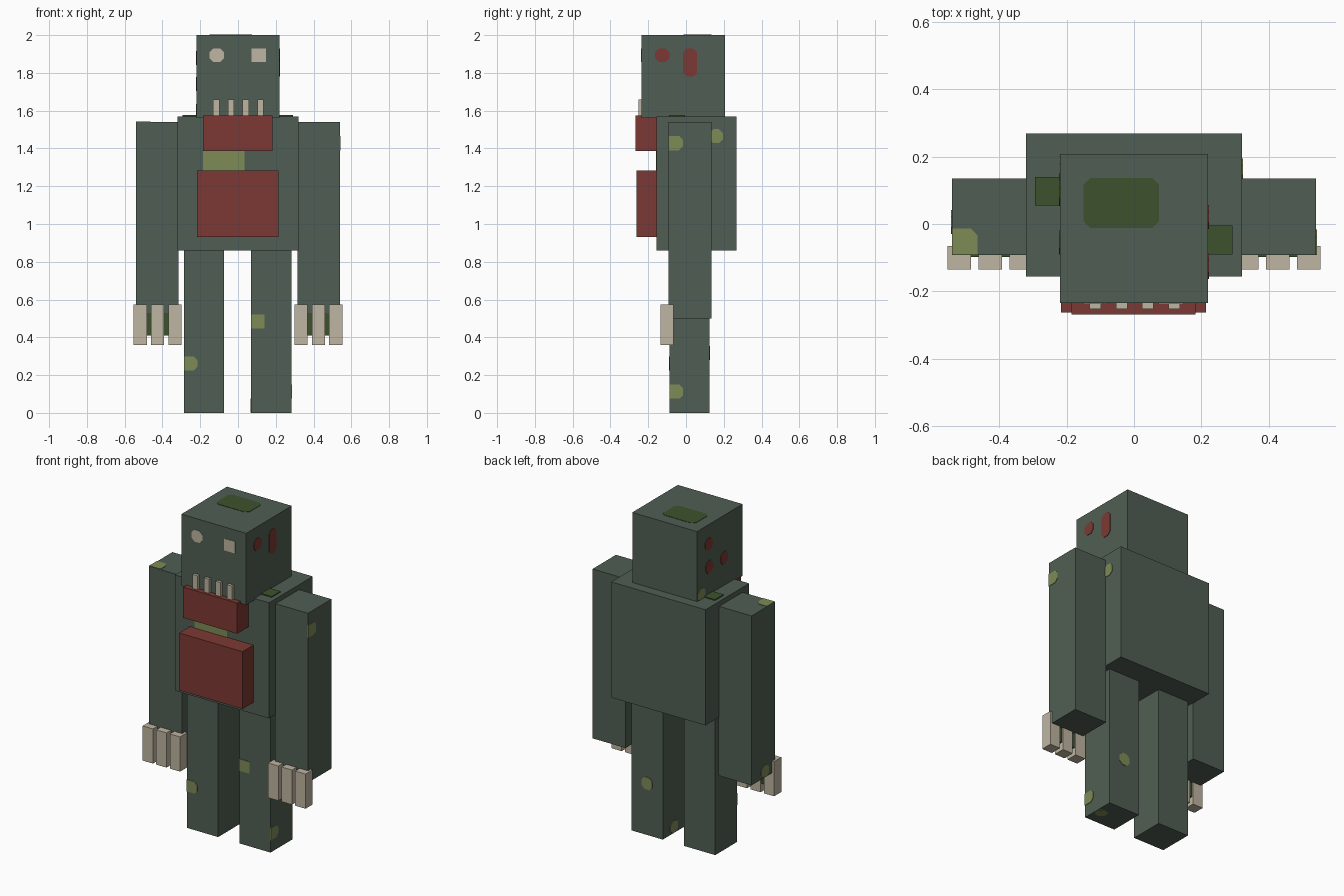
import bpy
import bmesh
from mathutils import Vector

cube = bpy.data.objects.get("Cube")
if cube:
    bpy.data.objects.remove(cube, do_unlink=True)


def linear(c):
    c /= 255
    return c / 12.92 if c <= 0.04045 else ((c + 0.055) / 1.055) ** 2.4


def material(name, *rgb):
    m = bpy.data.materials.new(name)
    colour = [linear(c) for c in rgb] + [1]
    m.diffuse_color = colour
    m.use_nodes = True
    m.node_tree.nodes["Principled BSDF"].inputs["Base Color"].default_value = colour
    return m


SKIN = material("grey green skin", 80, 94, 83)
RED = material("raw red", 124, 57, 51)
MOULD = material("pale mould", 126, 139, 86)
MOSS = material("dark moss", 60, 82, 44)
BONE = material("bone", 191, 181, 161)


def finish(bm, name, mat):
    bmesh.ops.recalc_face_normals(bm, faces=bm.faces)
    mesh = bpy.data.meshes.new(name)
    bm.to_mesh(mesh)
    bm.free()
    mesh.materials.append(mat)
    obj = bpy.data.objects.new(name, mesh)
    bpy.context.collection.objects.link(obj)
    return obj


def box(name, mat, xs, ys, zs):
    bm = bmesh.new()
    bmesh.ops.create_cube(bm, size=1)
    for v in bm.verts:
        v.co = Vector((a + b) / 2 + c * (b - a) for (a, b), c in zip((xs, ys, zs), v.co))
    return finish(bm, name, mat)


def patch(name, mat, side, plane, us, vs, cut="1111", size=0.02, thick=0.003):
    """Thin plate on a face; cut marks which corners are clipped."""
    axis = "xyz".index(side[1])
    sign = 1 if side[0] == "+" else -1
    (u0, u1), (v0, v1) = us, vs
    corners = [(u0, v0), (u1, v0), (u1, v1), (u0, v1)]
    outline = []
    for i, (u, v) in enumerate(corners):
        du = size if u == u0 else -size
        dv = size if v == v0 else -size
        if cut[i] == "0":
            outline.append((u, v))
        else:
            ends = [(u, v + dv), (u + du, v)]
            outline += ends if i % 2 == 0 else ends[::-1]
    bm = bmesh.new()
    verts = []
    for u, v in outline:
        co = [u, v]
        co.insert(axis, plane - sign * 0.003)
        verts.append(bm.verts.new(co))
    face = bm.faces.new(verts)
    top = bmesh.ops.extrude_face_region(bm, geom=[face])["geom"]
    shift = Vector((0, 0, 0))
    shift[axis] = sign * (0.003 + thick)
    bmesh.ops.translate(bm, vec=shift, verts=[g for g in top if isinstance(g, bmesh.types.BMVert)])
    return finish(bm, name, mat)


# Body blocks
box("head", SKIN, (-0.22, 0.22), (-0.235, 0.207), (1.56, 2.0))
box("torso", SKIN, (-0.32, 0.32), (-0.156, 0.268), (0.86, 1.57))
box("left_leg", SKIN, (0.07, 0.282), (-0.087, 0.125), (0, 0.87))
box("right_leg", SKIN, (-0.286, -0.074), (-0.087, 0.125), (0, 0.87))

# Arms, hands and claws
for side, s in (("left", 1), ("right", -1)):
    def span(a, b):
        return tuple(sorted((s * a, s * b)))
    box(side + "_arm", SKIN, span(0.316, 0.54), (-0.092, 0.135), (0.5, 1.54))
    box(side + "_palm", MOSS, span(0.335, 0.525), (-0.098, -0.075), (0.41, 0.53))
    for i in range(3):
        x = 0.299 + i * 0.092
        box(f"{side}_claw_{i + 1}", BONE, span(x, x + 0.07), (-0.135, -0.065), (0.36, 0.573))

# Exposed chest and belly
box("chest_wound", RED, (-0.185, 0.182), (-0.268, -0.15), (1.386, 1.574))
box("belly_wound", RED, (-0.216, 0.214), (-0.262, -0.15), (0.93, 1.282))
patch("chest_mould", MOULD, "-y", -0.156, (-0.185, 0.035), (1.26, 1.42), "0000")

# Teeth and eyes
for i in range(4):
    x = -0.132 + i * 0.078
    box(f"tooth_{i + 1}", BONE, (x, x + 0.034), (-0.252, -0.23), (1.56, 1.66))
patch("left_eye", BONE, "-y", -0.235, (0.072, 0.147), (1.857, 1.93), "0000")
patch("right_eye", BONE, "-y", -0.235, (-0.15, -0.075), (1.857, 1.93))

# Head patches
patch("scalp_moss", MOSS, "+z", 2.0, (-0.15, 0.074), (-0.012, 0.136), thick=0.002)
patch("left_cheek_sore", RED, "+x", 0.22, (-0.163, -0.087), (1.857, 1.93))
patch("left_temple_sore", RED, "+x", 0.22, (-0.015, 0.057), (1.78, 1.93))
for i, (y, z) in enumerate([(0.093, 1.88), (0.09, 1.74), (-0.055, 1.74)]):
    patch(f"right_sore_{i + 1}", RED, "-x", -0.22, (y - 0.036, y + 0.036), (z - 0.037, z + 0.037))
patch("right_neck_mould", MOULD, "-x", -0.22, (0.13, 0.2), (1.565, 1.635))

# Shoulder moss
patch("left_shoulder_moss", MOSS, "+z", 1.57, (0.21, 0.292), (-0.09, -0.005), "0000", thick=0.006)
patch("right_shoulder_moss", MOSS, "+z", 1.57, (-0.294, -0.21), (0.055, 0.139), "0000", thick=0.006)

# Mould spots on torso and limbs
patch("torso_mould", MOULD, "+x", 0.32, (0.125, 0.195), (1.428, 1.502))
patch("left_arm_mould", MOULD, "+x", 0.54, (-0.092, -0.017), (1.39, 1.467), "0110")
patch("right_shoulder_mould", MOULD, "+z", 1.54, (-0.54, -0.464), (-0.09, -0.014), "0010")
patch("right_wrist_mould", MOULD, "-x", -0.54, (-0.03, 0.042), (0.502, 0.575))
patch("left_knee_mould", MOULD, "-y", -0.087, (0.07, 0.14), (0.447, 0.52), "0000")
patch("left_ankle_mould", MOULD, "+x", 0.282, (-0.087, -0.015), (0.075, 0.15), "0110")
patch("left_calf_mould", MOULD, "+y", 0.125, (0.14, 0.212), (0.28, 0.355))
patch("left_inner_mould", MOULD, "-x", 0.07, (-0.018, 0.054), (0.003, 0.076))
patch("left_sole_mould", MOULD, "-z", 0, (0.21, 0.28), (-0.025, 0.045), thick=0.001)
patch("right_shin_mould", MOULD, "-y", -0.087, (-0.286, -0.214), (0.225, 0.298), "0110")
